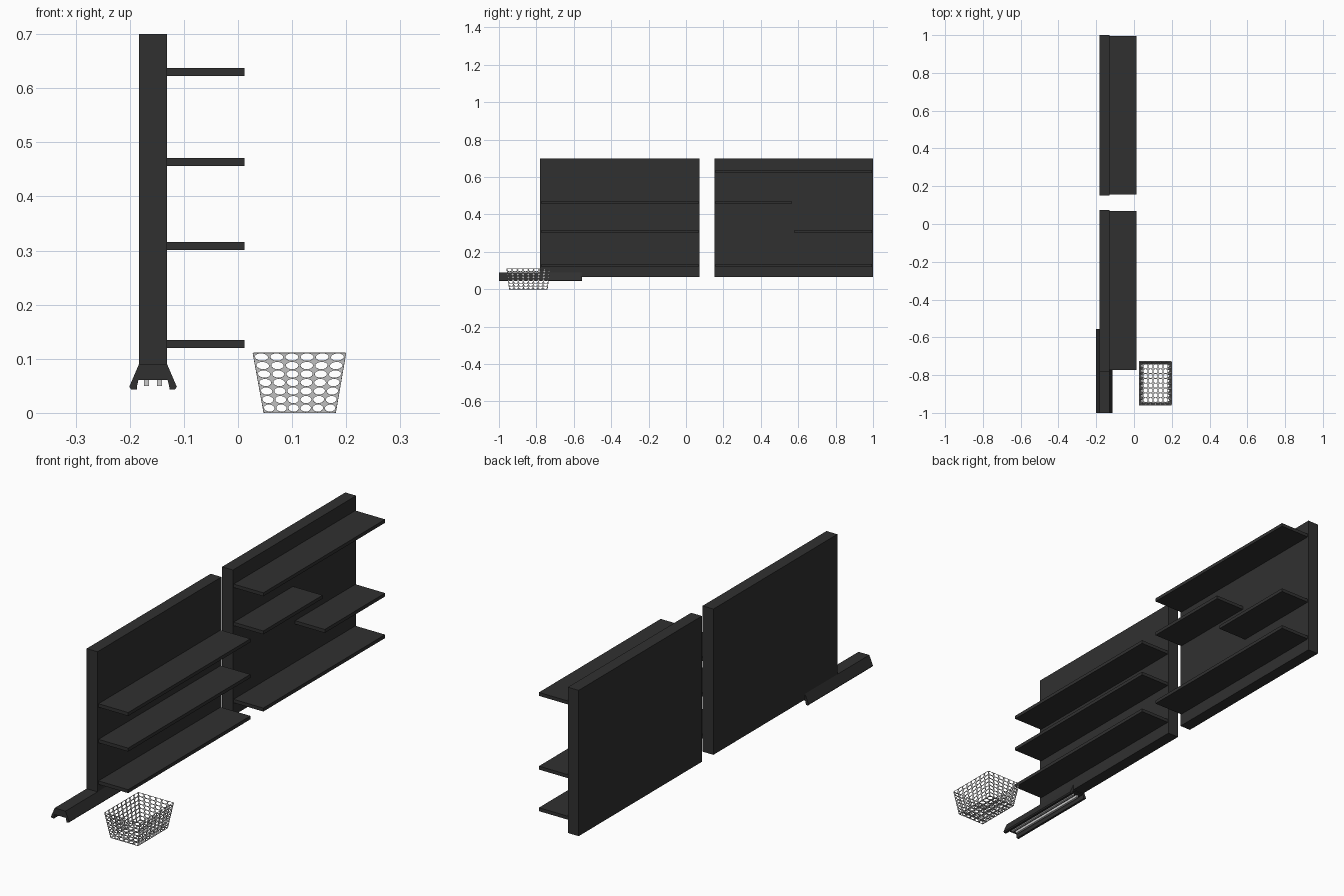
import bpy, bmesh, math
from mathutils import Vector

if "Cube" in bpy.data.objects:
    bpy.data.objects.remove(bpy.data.objects["Cube"])


def material(name, v):
    m = bpy.data.materials.new(name)
    m.diffuse_color = (v, v, v, 1)
    m.use_nodes = True
    m.node_tree.nodes["Principled BSDF"].inputs["Base Color"].default_value = m.diffuse_color
    return m


dark = material("charcoal", 0.03)


def finish(name, bm, mat=None):
    me = bpy.data.meshes.new(name)
    bmesh.ops.recalc_face_normals(bm, faces=bm.faces)
    bm.to_mesh(me)
    bm.free()
    ob = bpy.data.objects.new(name, me)
    bpy.context.collection.objects.link(ob)
    if mat:
        me.materials.append(mat)
    return ob


def box(name, x, y, z, mat=None):
    bm = bmesh.new()
    bmesh.ops.create_cube(bm, size=1)
    for v in bm.verts:
        v.co = Vector([(r[0] + r[1]) / 2 + c * (r[1] - r[0]) for c, r in zip(v.co, (x, y, z))])
    return finish(name, bm, mat)


# Back panels
box("back_panel_left", (-.183, -.131), (-.78, .073), (.065, .70), dark)
box("back_panel_right", (-.183, -.131), (.152, 1.0), (.065, .70), dark)

# Shelves: (y start, y end, underside height)
shelves = [(-.773, .068, z) for z in (.12, .301, .456)]
shelves += [(.157, .995, .12), (.157, .995, .622), (.157, .565, .456), (.58, .995, .301)]
for i, (y0, y1, z) in enumerate(shelves):
    box(f"shelf_{i + 1}", (-.131, .012), (y0, y1), (z, z + .015), dark)

# Base channel: flared profile, hollow from below, extruded along y
half = [(.026, .09), (.044, .048), (.040, .043), (.030, .043), (.030, .048), (.027, .061)]
profile = half + [(-x, z) for x, z in reversed(half)]
bm = bmesh.new()
face = bm.faces.new([bm.verts.new((x - .157, -1, z)) for x, z in profile])
ext = bmesh.ops.extrude_face_region(bm, geom=[face])
for v in ext["geom"]:
    if isinstance(v, bmesh.types.BMVert):
        v.co.y = -.557
finish("base_channel", bm, dark)
for s in (-1, 1):
    x = -.157 + s * .012
    box("channel_strip", (x - .005, x + .005), (-.98, -.577), (.05, .0615))


# Basket: perforated walls with elliptical holes
def perforated(bm, a, b, c, d, cols, rows, n=16, r=.43):
    a, b, c, d = map(Vector, (a, b, c, d))

    def at(u, v):
        u, v = u / cols, v / rows
        return bm.verts.new(a.lerp(b, u).lerp(d.lerp(c, u), v))

    for i in range(cols):
        for j in range(rows):
            outer, inner = [], []
            for k in range(n):
                t = math.tau * k / n
                cx, cy = math.cos(t), math.sin(t)
                m = .5 / max(abs(cx), abs(cy))
                outer.append(at(i + .5 + cx * m, j + .5 + cy * m))
                inner.append(at(i + .5 + cx * r, j + .5 + cy * r))
            for k in range(n):
                l = (k + 1) % n
                bm.faces.new((outer[k], outer[l], inner[l], inner[k]))


def rect(x0, x1, y0, y1, z):
    return [(x0, y0, z), (x1, y0, z), (x1, y1, z), (x0, y1, z)]


low = rect(.048, .180, -.945, -.741, .001)
top = rect(.028, .199, -.959, -.727, .111)
bm = bmesh.new()
for i in range(4):
    j = (i + 1) % 4
    perforated(bm, low[i], low[j], top[j], top[i], 6 if i % 2 == 0 else 8, 7)
perforated(bm, *low, 5, 8)
bmesh.ops.remove_doubles(bm, verts=bm.verts, dist=.0003)
basket = finish("basket", bm)
sol = basket.modifiers.new("thickness", "SOLIDIFY")
sol.thickness = .002
sol.offset = 0
